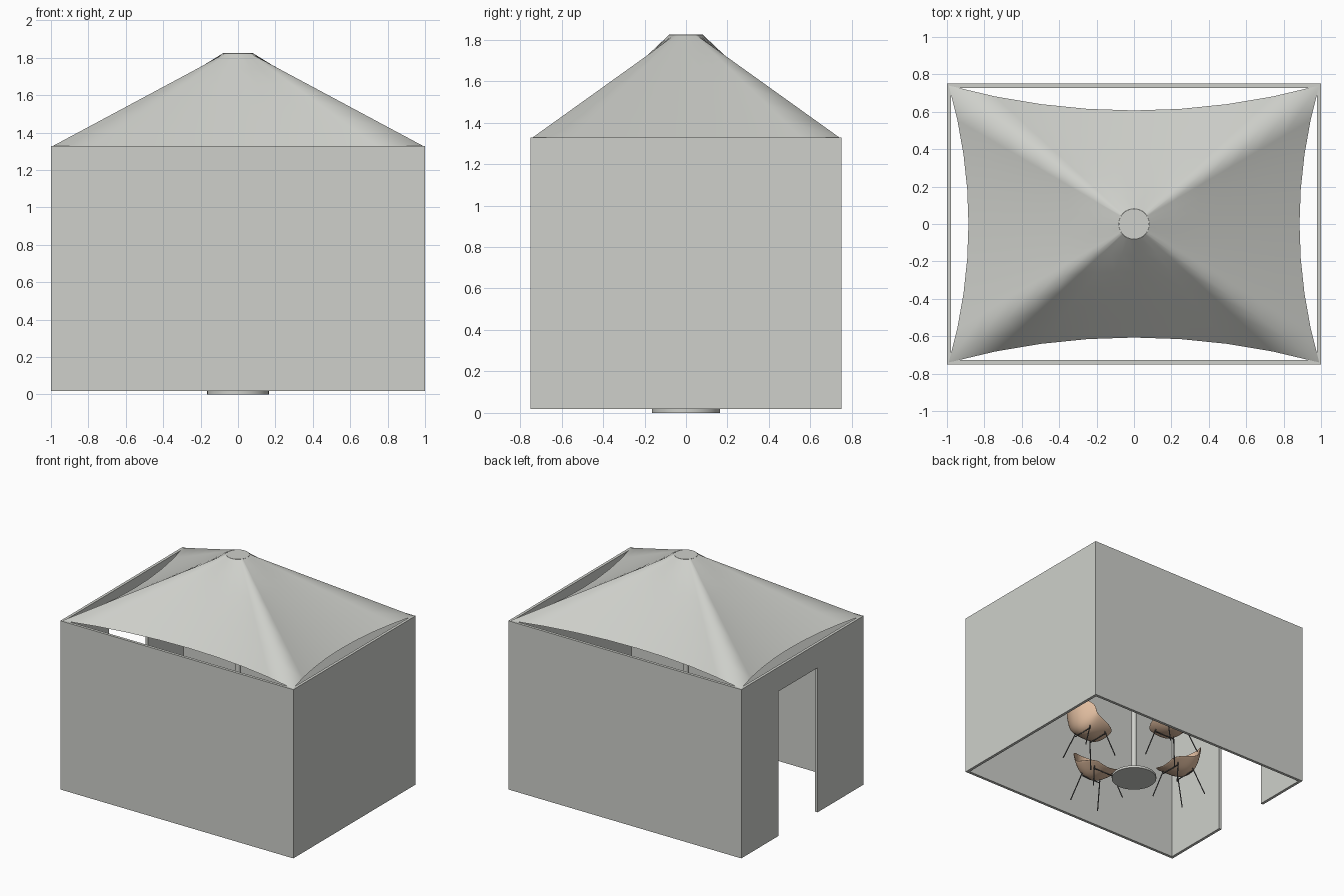
import bpy, bmesh, math
from mathutils import Matrix, Vector

if "Cube" in bpy.data.objects:
    bpy.data.objects.remove(bpy.data.objects["Cube"])


def material(name, rgb):
    m = bpy.data.materials.new(name)
    m.diffuse_color = (*rgb, 1)
    m.use_nodes = True
    m.node_tree.nodes["Principled BSDF"].inputs["Base Color"].default_value = m.diffuse_color
    return m


GREY = material("light grey fabric", (0.62, 0.63, 0.595))
BLACK = material("dark grey metal", (0.09, 0.09, 0.09))
TAN = material("tan shell", (0.75, 0.51, 0.35))


def add_object(name, bm, mat, smooth=None):
    bmesh.ops.recalc_face_normals(bm, faces=bm.faces)
    me = bpy.data.meshes.new(name)
    bm.to_mesh(me)
    bm.free()
    me.materials.append(mat)
    ob = bpy.data.objects.new(name, me)
    bpy.context.collection.objects.link(ob)
    if smooth is not None:
        bpy.ops.object.select_all(action='DESELECT')
        ob.select_set(True)
        bpy.context.view_layer.objects.active = ob
        bpy.ops.object.shade_smooth_by_angle(angle=math.radians(smooth))
    return ob


def prism(name, outline, offset, mat):
    """Closed solid: a flat outline swept along an offset."""
    bm = bmesh.new()
    a = [bm.verts.new(p) for p in outline]
    b = [bm.verts.new(Vector(p) + Vector(offset)) for p in outline]
    bm.faces.new(a)
    bm.faces.new(b)
    n = len(a)
    for i in range(n):
        j = (i + 1) % n
        bm.faces.new((a[i], a[j], b[j], b[i]))
    return add_object(name, bm, mat)


def rod(bm, a, b, r, sides=8):
    a, b = Vector(a), Vector(b)
    d = b - a
    m = Matrix.Translation((a + b) / 2) @ d.to_track_quat('Z', 'Y').to_matrix().to_4x4()
    bmesh.ops.create_cone(bm, cap_ends=True, segments=sides, radius1=r, radius2=r,
                          depth=d.length, matrix=m)


def cylinder(name, r, z0, z1, mat, sides=48):
    bm = bmesh.new()
    rod(bm, (0, 0, z0), (0, 0, z1), r, sides)
    return add_object(name, bm, mat, 40)


# Walls, with a doorway cut out of the left one
HX, HY, Z0, Z1, T = 1.0, 0.75, 0.018, 1.328, 0.022
for name, y in (("front_wall", -HY), ("back_wall", HY - T)):
    prism(name, [(-HX, y, Z0), (HX, y, Z0), (HX, y, Z1), (-HX, y, Z1)], (0, T, 0), GREY)
YI = HY - T
prism("right_wall", [(HX - T, -YI, Z0), (HX - T, YI, Z0), (HX - T, YI, Z1), (HX - T, -YI, Z1)],
      (T, 0, 0), GREY)
D0, D1, DZ = -0.185, 0.295, 1.14
left = [(-YI, Z0), (D0, Z0), (D0, DZ), (D1, DZ), (D1, Z0), (YI, Z0), (YI, Z1), (-YI, Z1)]
prism("left_wall", [(-HX, y, z) for y, z in left], (T, 0, 0), GREY)

# Tent roof: straight loft from a small ring to a rectangle with inward curved edges
TOP, RING, N, ROWS = 1.823, 0.082, 8, 6
RX, RY, MX, MY = 0.99, 0.74, 0.885, 0.607
edge = []
for side in range(4):
    for i in range(N):
        t = -1 + 2 * i / N
        x = MX + (RX - MX) * t * t
        y = MY + (RY - MY) * t * t
        edge.append([(x, RY * t), (-RX * t, y), (-x, -RY * t), (RX * t, -y)][side])
bm = bmesh.new()
rows = []
for j in range(ROWS + 1):
    f = j / ROWS
    row = []
    for x, y in edge:
        a = math.atan2(y, x)
        cx, cy = RING * math.cos(a), RING * math.sin(a)
        row.append(bm.verts.new((cx + (x - cx) * f, cy + (y - cy) * f, TOP + (Z1 - TOP) * f)))
    rows.append(row)
n = len(edge)
for r0, r1 in zip(rows, rows[1:]):
    for i in range(n):
        bm.faces.new((r0[i], r1[i], r1[(i + 1) % n], r0[(i + 1) % n]))
add_object("tent_roof", bm, GREY, 89)

# Centre pole with base plate and crown plate
cylinder("roof_crown", 0.081, 1.817, 1.824, GREY)
cylinder("centre_pole", 0.02, 0.015, 1.82, GREY, 24)
cylinder("pole_base", 0.165, 0.0, 0.018, GREY)

# Chairs: shell rows are (y, z, half width, side lift along y, side lift along z)
SHELL = [(0.14, 0.228, 0.10, 0.00, 0.02), (0.10, 0.220, 0.135, 0.00, 0.04),
         (0.02, 0.202, 0.155, 0.00, 0.08), (-0.06, 0.204, 0.16, 0.01, 0.10),
         (-0.11, 0.24, 0.16, 0.05, 0.10), (-0.138, 0.31, 0.16, 0.07, 0.06),
         (-0.155, 0.39, 0.14, 0.06, 0.01), (-0.16, 0.455, 0.08, 0.02, -0.01)]
COLS = 8


def chair(index, angle):
    place = Matrix.Rotation(angle, 4, 'Z') @ Matrix.Translation((0, -0.435, 0))
    # shell
    bm = bmesh.new()
    grid = []
    for y, z, w, ly, lz in SHELL:
        us = [-1 + 2 * k / COLS for k in range(COLS + 1)]
        grid.append([bm.verts.new((w * u, y + ly * u * u, z + lz * u * u)) for u in us])
    for g0, g1 in zip(grid, grid[1:]):
        for k in range(COLS):
            bm.faces.new((g0[k], g0[k + 1], g1[k + 1], g1[k]))
    bm.transform(place)
    shell = add_object(f"chair_shell_{index}", bm, TAN, 80)
    solid = shell.modifiers.new("thickness", 'SOLIDIFY')
    solid.thickness = 0.008
    solid.offset = 0
    sub = shell.modifiers.new("rounding", 'SUBSURF')
    sub.levels = sub.render_levels = 2
    # splayed legs, starting inside the shell
    bm = bmesh.new()
    for sx in (-1, 1):
        rod(bm, (sx * 0.085, 0.08, 0.235), (sx * 0.14, 0.135, 0.024), 0.0042)
        rod(bm, (sx * 0.085, -0.06, 0.235), (sx * 0.13, -0.14, 0.024), 0.0042)
    for y in (0.08, -0.06):
        rod(bm, (-0.085, y, 0.212), (0.085, y, 0.212), 0.004)
    bm.transform(place)
    add_object(f"chair_legs_{index}", bm, BLACK, 50)


for i in range(4):
    chair(i + 1, i * math.pi / 2)
